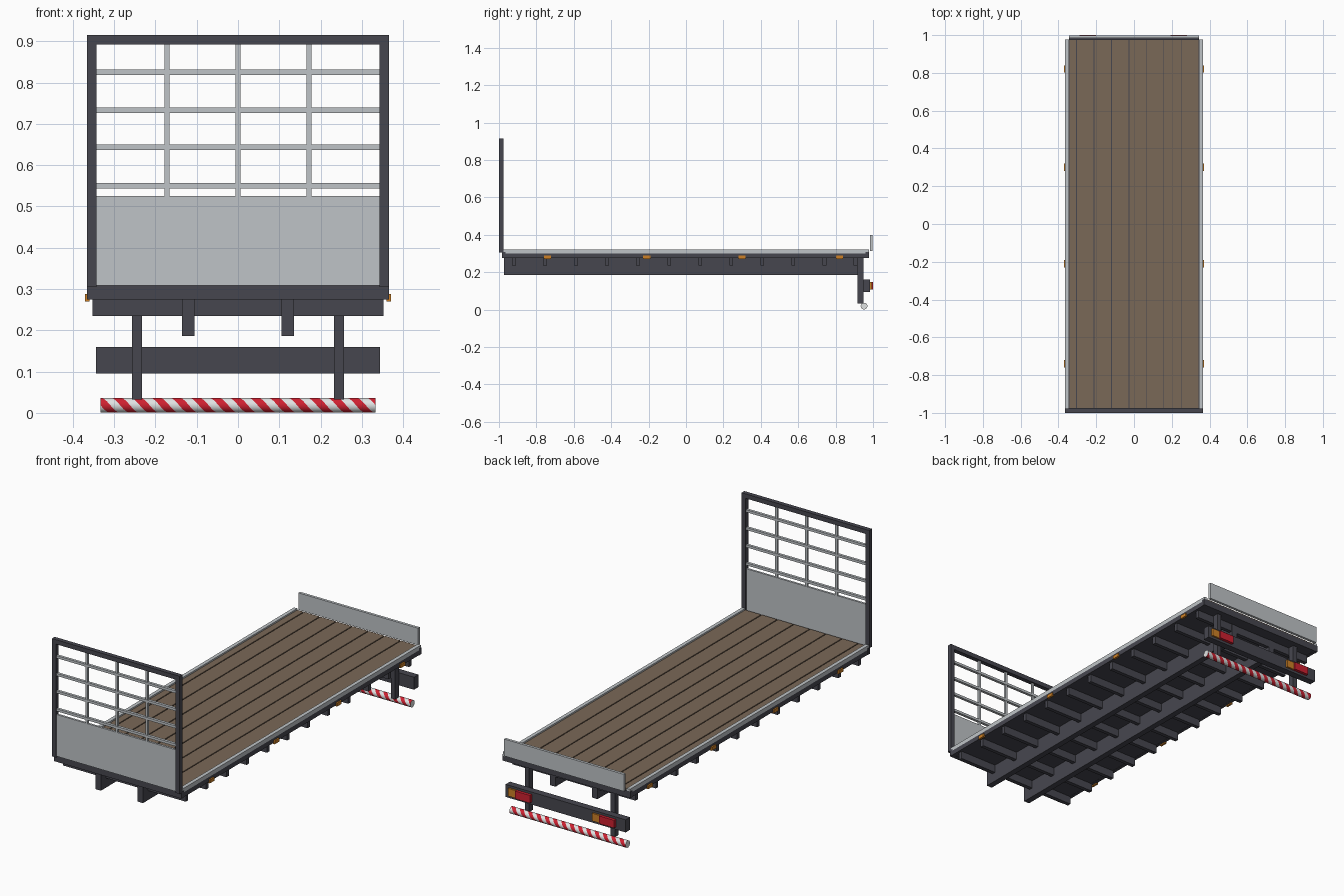
import bpy, math
from mathutils import Vector

cube = bpy.data.objects.get("Cube")
if cube:
    bpy.data.objects.remove(cube, do_unlink=True)


def material(name, r, g, b):
    m = bpy.data.materials.new(name)
    m.use_nodes = True
    m.diffuse_color = (r, g, b, 1)
    m.node_tree.nodes["Principled BSDF"].inputs["Base Color"].default_value = (r, g, b, 1)
    return m


steel = material("dark_steel", 0.062, 0.062, 0.078)
alloy = material("light_alloy", 0.52, 0.55, 0.57)
wood = material("deck_wood", 0.195, 0.138, 0.095)
amber = material("amber", 0.62, 0.22, 0.02)
red = material("red", 0.62, 0.015, 0.03)
white = material("white", 0.75, 0.77, 0.77)


def mesh_object(name, verts, faces, mats):
    me = bpy.data.meshes.new(name)
    me.from_pydata(verts, [], faces)
    for m in mats:
        me.materials.append(m)
    ob = bpy.data.objects.new(name, me)
    bpy.context.collection.objects.link(ob)
    return ob


def box(name, x, y, z, mat):
    """Box from (min, max) ranges on each axis."""
    verts = [(a, b, c) for a in x for b in y for c in z]
    faces = [(0, 1, 3, 2), (4, 6, 7, 5), (0, 4, 5, 1), (2, 3, 7, 6), (0, 2, 6, 4), (1, 5, 7, 3)]
    return mesh_object(name, verts, faces, [mat])


def span(centre, width):
    return (centre - width / 2, centre + width / 2)


SIDES = ((-1, "right"), (1, "left"))

# Deck frame and planks
box("deck_base", (-0.348, 0.348), (-0.98, 0.975), (0.276, 0.308), steel)
box("front_cross_rail", (-0.366, 0.366), (-0.985, -0.965), (0.275, 0.309), steel)
box("rear_cross_rail", (-0.366, 0.366), (0.96, 0.978), (0.275, 0.309), steel)
gap = 0.005
edges = [-0.345] + [-0.305 + 0.0925 * i for i in range(7)] + [0.345]
for i, (a, b) in enumerate(zip(edges, edges[1:])):
    box(f"deck_plank_{i + 1}", (a + gap / 2, b - gap / 2), (-0.975, 0.975), (0.306, 0.315), wood)

# Side rails with alloy capping and marker lamps
for s, side in SIDES:
    def sx(a, b):
        return tuple(sorted((s * a, s * b)))
    box(f"{side}_side_rail", sx(0.347, 0.364), (-0.985, 0.976), (0.275, 0.3), steel)
    box(f"{side}_rail_cap", sx(0.345, 0.364), (-0.978, 0.978), (0.3, 0.321), alloy)
    for i, y in enumerate((-0.74, -0.21, 0.30, 0.82)):
        box(f"{side}_marker_lamp_{i + 1}", sx(0.36, 0.371), span(y, 0.038), (0.27, 0.288), amber)

    # Chassis beam, rear hangers and headboard post
    box(f"{side}_chassis_beam", sx(0.105, 0.136), (-0.972, 0.918), (0.186, 0.277), steel)
    box(f"{side}_rear_hanger", sx(0.233, 0.257), (0.918, 0.95), (0.033, 0.277), steel)
    box(f"{side}_headboard_post", sx(0.343, 0.366), (-1.0, -0.977), (0.305, 0.915), steel)

for i in range(12):
    box(f"cross_member_{i + 1}", (-0.352, 0.352), span(-0.92 + 0.166 * i, 0.02), (0.235, 0.277), steel)

# Headboard
box("headboard_top", (-0.343, 0.343), (-1.0, -0.977), (0.892, 0.915), steel)
box("headboard_panel", (-0.344, 0.344), (-0.994, -0.983), (0.309, 0.525), alloy)
for i, z in enumerate((0.55, 0.643, 0.733, 0.825)):
    box(f"headboard_bar_{i + 1}", (-0.344, 0.344), (-0.996, -0.982), span(z, 0.013), alloy)
for i, x in enumerate((-0.172, 0, 0.172)):
    box(f"headboard_upright_{i + 1}", span(x, 0.012), (-0.994, -0.984), (0.524, 0.893), alloy)

# Tailboard
box("tailboard", (-0.343, 0.343), (0.984, 0.998), (0.312, 0.4), alloy)

# Rear lamp beam and lamps
box("lamp_beam", (-0.344, 0.344), (0.949, 0.985), (0.095, 0.16), steel)
for side, x in (("left", 0.267), ("right", -0.215)):
    box(f"{side}_indicator", span(x + 0.036, 0.042), (0.984, 0.994), (0.108, 0.148), amber)
    box(f"{side}_tail_lamp", span(x - 0.03, 0.086), (0.984, 1.0), (0.108, 0.148), red)

# Striped underrun tube: bands wind round the tube in a helix
N, HALF, R, PERIOD = 24, 0.333, 0.018, 0.0476


def tube_point(i, j):
    a = math.tau * i / N
    x = -HALF + j * PERIOD / 2 + 2 * PERIOD * i / N
    return Vector((max(-HALF, min(HALF, x)), 0.952 + R * math.cos(a), 0.0185 + R * math.sin(a)))


verts, faces, bands = [], [], []
for j in range(-5, 30):
    for i in range(N):
        quad = [tube_point(i, j), tube_point(i, j + 1), tube_point(i + 1, j + 1), tube_point(i + 1, j)]
        if max(p.x for p in quad) - min(p.x for p in quad) < 1e-5:
            continue
        corners = []
        for p in quad:
            if not corners or (p - corners[-1]).length > 1e-6:
                corners.append(p)
        if (corners[0] - corners[-1]).length < 1e-6:
            corners.pop()
        if len(corners) > 2:
            faces.append(tuple(range(len(verts), len(verts) + len(corners))))
            verts += corners
            bands.append(j % 2)
for x in (-HALF, HALF):
    faces.append(tuple(range(len(verts), len(verts) + N)))
    verts += [Vector((x, *tube_point(i, 0).yz)) for i in range(N)]
    bands.append(1)
tube = mesh_object("underrun_tube", verts, faces, [red, white])
for poly, band in zip(tube.data.polygons, bands):
    poly.material_index = band

# Weld the tube, face it outward and smooth its round side
weld = tube.modifiers.new("weld", 'WELD')
weld.merge_threshold = 0.00005
bpy.ops.object.select_all(action='DESELECT')
tube.select_set(True)
bpy.context.view_layer.objects.active = tube
bpy.ops.object.modifier_apply(modifier="weld")
bpy.ops.object.mode_set(mode='EDIT')
bpy.ops.mesh.select_all(action='SELECT')
bpy.ops.mesh.normals_make_consistent(inside=False)
bpy.ops.object.mode_set(mode='OBJECT')
bpy.ops.object.shade_smooth_by_angle(angle=math.radians(40))
